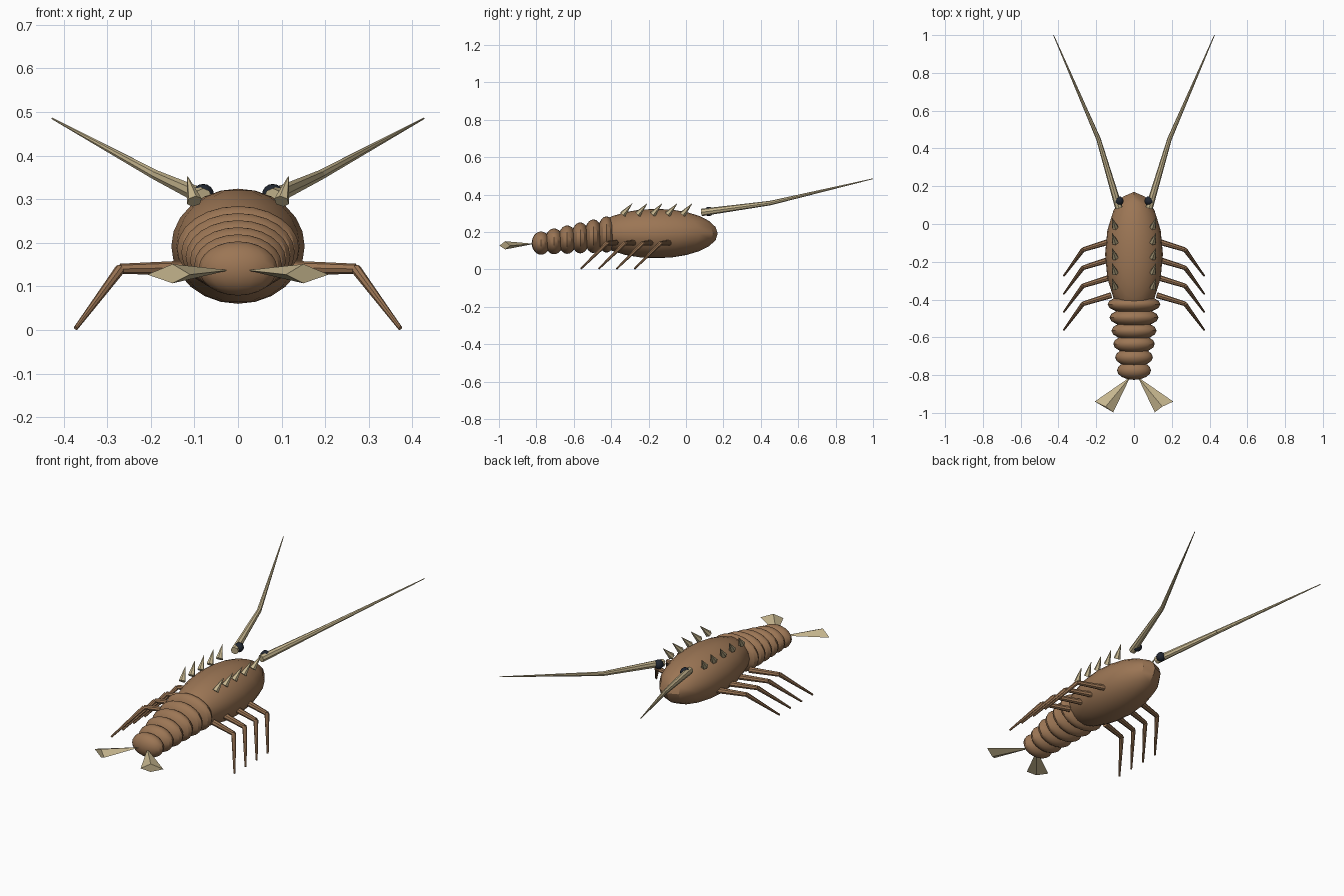
import bpy
from mathutils import Vector

if "Cube" in bpy.data.objects:
    bpy.data.objects.remove(bpy.data.objects["Cube"])


def material(name, rgb):
    m = bpy.data.materials.new(name)
    m.diffuse_color = (*rgb, 1)
    m.use_nodes = True
    m.node_tree.nodes["Principled BSDF"].inputs["Base Color"].default_value = m.diffuse_color
    return m


SHELL = material("shell_brown", (0.33, 0.18, 0.09))
TAN = material("horn_tan", (0.58, 0.48, 0.28))
BLACK = material("eye_black", (0.015, 0.02, 0.03))


def finish(name, mat, smooth=True):
    ob = bpy.context.object
    ob.name = name
    ob.data.materials.append(mat)
    bpy.ops.object.transform_apply(location=False, rotation=False, scale=True)
    if smooth:
        bpy.ops.object.shade_smooth_by_angle()
    return ob


def ellipsoid(name, center, radii, mat, segs=16, rings=12):
    bpy.ops.mesh.primitive_uv_sphere_add(segments=segs, ring_count=rings, radius=1, location=center)
    bpy.context.object.scale = radii
    return finish(name, mat)


def taper(name, a, b, r1, r2, mat, sides=8):
    """Tapered rod from point a to point b."""
    a, b = Vector(a), Vector(b)
    d = b - a
    bpy.ops.mesh.primitive_cone_add(vertices=sides, radius1=r1, radius2=r2, depth=d.length,
                                    location=(a + b) / 2,
                                    rotation=d.to_track_quat('Z', 'Y').to_euler())
    return finish(name, mat)


# Carapace
ellipsoid("carapace", (0, -0.16, 0.192), (0.153, 0.33, 0.132), SHELL)

# Abdomen segments, shrinking toward the tail
for i in range(6):
    t = i / 5
    ellipsoid(f"abdomen_segment_{i + 1}", (0, -0.425 - 0.07 * i, 0.187 - 0.046 * t),
              (0.14 - 0.05 * t, 0.05, 0.097 - 0.035 * t), SHELL)

for side, s in (("left", -1), ("right", 1)):
    # Tail fan: flattened four-sided blade
    pts = [(0.02, -0.81, 0.137), (0.208, -0.94, 0.127), (0.15, -0.967, 0.151),
           (0.11, -0.997, 0.127), (0.15, -0.967, 0.107)]
    faces = [(0, 1, 2), (0, 2, 3), (0, 3, 4), (0, 4, 1), (4, 3, 2, 1)]
    if s < 0:
        faces = [f[::-1] for f in faces]
    me = bpy.data.meshes.new(f"tail_fan_{side}")
    me.from_pydata([(s * x, y, z) for x, y, z in pts], [], faces)
    me.materials.append(TAN)
    bpy.context.collection.objects.link(bpy.data.objects.new(f"tail_fan_{side}", me))

    # Eye
    ellipsoid(f"eye_{side}", (s * 0.08, 0.122, 0.31), (0.025, 0.025, 0.025), BLACK, 12, 8)

    # Antenna: thick base and long whip
    base, mid, tip = (s * 0.08, 0.085, 0.305), (s * 0.188, 0.45, 0.355), (s * 0.426, 1.0, 0.485)
    taper(f"antenna_base_{side}", base, mid, 0.02, 0.012, TAN)
    taper(f"antenna_whip_{side}", mid, tip, 0.012, 0.002, TAN)

    # Carapace spines
    for i in range(5):
        y = -0.018 - 0.08 * i
        taper(f"spine_{side}_{i + 1}", (s * 0.1, y, 0.295), (s * 0.116, y + 0.05, 0.352),
              0.018, 0.001, TAN, 6)

    # Walking legs: thigh and shin
    for i in range(4):
        y = -0.09 - 0.0955 * i
        hip, knee, foot = (s * 0.12, y, 0.143), (s * 0.27, y - 0.046, 0.14), (s * 0.372, y - 0.185, 0.004)
        taper(f"leg_upper_{side}_{i + 1}", hip, knee, 0.016, 0.012, SHELL)
        taper(f"leg_lower_{side}_{i + 1}", knee, foot, 0.012, 0.005, SHELL)
